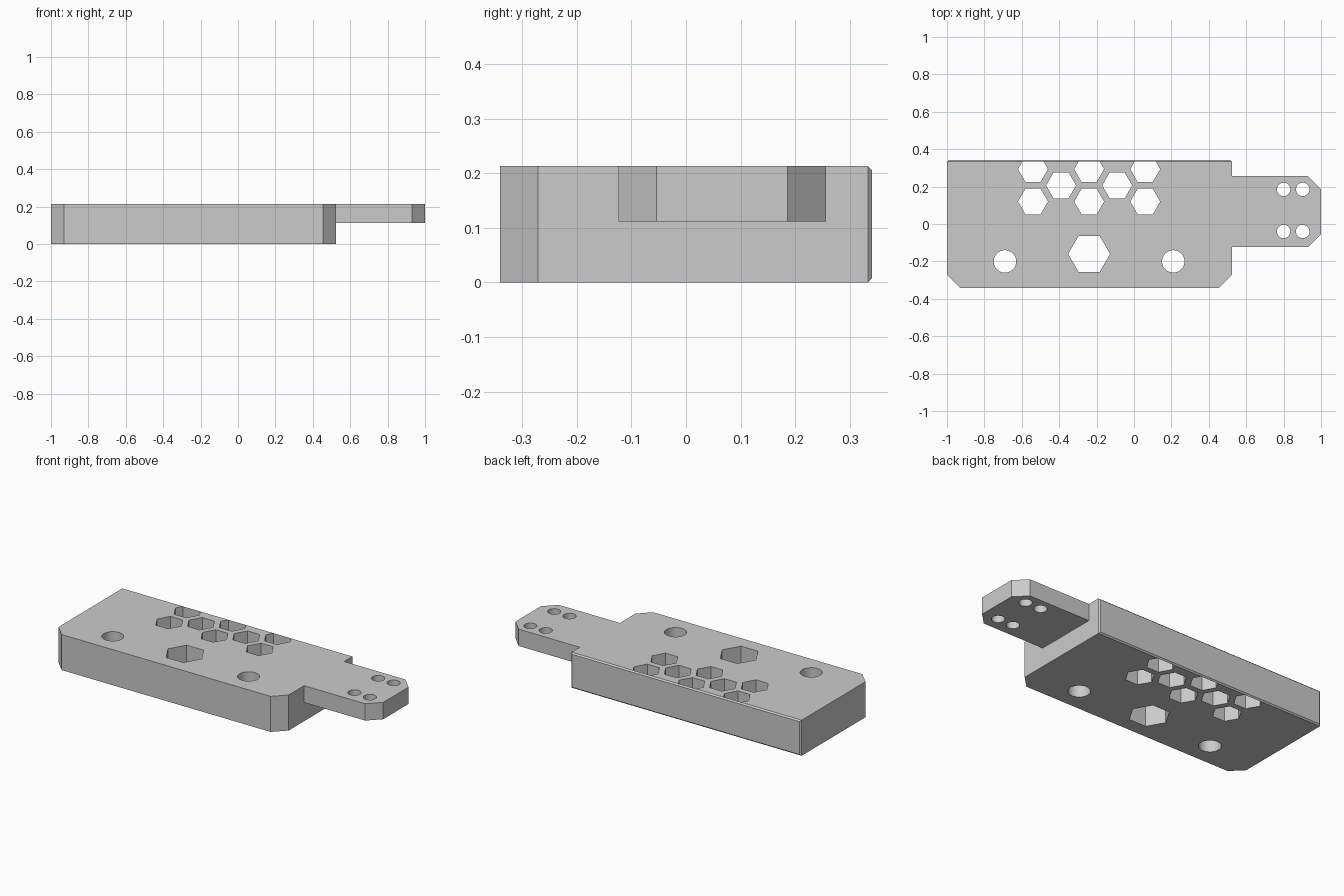
import bpy, bmesh
from math import cos, sin, tau, radians

cube = bpy.data.objects.get("Cube")
if cube:
    bpy.data.objects.remove(cube, do_unlink=True)

HEIGHT, TAB_Z = 0.213, 0.112
BACK, SKIN = 0.341, 0.008

grey = bpy.data.materials.new("plain_grey")
grey.use_nodes = True
colour = (0.6, 0.6, 0.6, 1)
grey.diffuse_color = colour
grey.node_tree.nodes["Principled BSDF"].inputs["Base Color"].default_value = colour


def finish(name, bm):
    bmesh.ops.recalc_face_normals(bm, faces=bm.faces)
    mesh = bpy.data.meshes.new(name)
    bm.to_mesh(mesh)
    bm.free()
    mesh.materials.append(grey)
    obj = bpy.data.objects.new(name, mesh)
    bpy.context.collection.objects.link(obj)
    return obj


def prism(name, outline, z0, z1):
    bm = bmesh.new()
    face = bm.faces.new([bm.verts.new((x, y, z0)) for x, y in outline])
    ext = bmesh.ops.extrude_face_region(bm, geom=[face])
    top = [g for g in ext["geom"] if isinstance(g, bmesh.types.BMVert)]
    bmesh.ops.translate(bm, verts=top, vec=(0, 0, z1 - z0))
    return finish(name, bm)


def combine(target, other, operation):
    mod = target.modifiers.new(operation.lower(), "BOOLEAN")
    mod.operation, mod.object, mod.solver = operation, other, "EXACT"
    bpy.context.view_layer.objects.active = target
    bpy.ops.object.modifier_apply(modifier=mod.name)
    bpy.data.objects.remove(other, do_unlink=True)


def drill(target, x, y, radius, sides):
    ring = [(x + radius * cos(tau * i / sides), y + radius * sin(tau * i / sides))
            for i in range(sides)]
    combine(target, prism("hole_cutter", ring, -0.1, HEIGHT + 0.1), "DIFFERENCE")


# Thick block with cut front corners
c, right, front = 0.07, 0.525, -0.341
inner = BACK - SKIN
body = prism("mounting_block", [(-1, inner), (-1, front + c), (-1 + c, front),
             (right - c, front), (right, front + c), (right, inner)], 0, HEIGHT)

# Thinner tab with cut end corners
y0, y1 = -0.124, 0.256
tab = prism("end_tab", [(right - 0.02, y0), (1 - c, y0), (1, y0 + c),
            (1, y1 - c), (1 - c, y1), (right - 0.02, y1)], TAB_Z, HEIGHT)
combine(body, tab, "UNION")

# Honeycomb rows, then the large hexagon
for row, columns in enumerate([(-0.54, -0.24, 0.06), (-0.39, -0.09), (-0.54, -0.24, 0.06)]):
    for x in columns:
        drill(body, x, 0.12 + row * 0.0866, 0.08, 6)
drill(body, -0.24, -0.16, 0.112, 6)

# Round bolt holes and tab holes
for x in (-0.69, 0.21):
    drill(body, x, -0.2, 0.06, 40)
for x in (0.8, 0.902):
    for y in (-0.04, 0.185):
        drill(body, x, y, 0.036, 32)

# Thin back skin with bevelled rim, closing the rear honeycomb cells
bm = bmesh.new()
loops = []
for y, inset in ((inner, 0), (BACK, SKIN)):
    x0, x1, z0, z1 = -1 + inset, right - inset, inset, HEIGHT - inset
    loops.append([bm.verts.new((x, y, z)) for x, z in
                  ((x0, z0), (x1, z0), (x1, z1), (x0, z1))])
    bm.faces.new(loops[-1])
for i in range(4):
    j = (i + 1) % 4
    bm.faces.new((loops[0][i], loops[0][j], loops[1][j], loops[1][i]))
combine(body, finish("back_skin", bm), "UNION")

# Smooth the round holes, keep all edges crisp
bpy.ops.object.select_all(action="DESELECT")
body.select_set(True)
bpy.context.view_layer.objects.active = body
bpy.ops.object.shade_smooth_by_angle(angle=radians(25))
